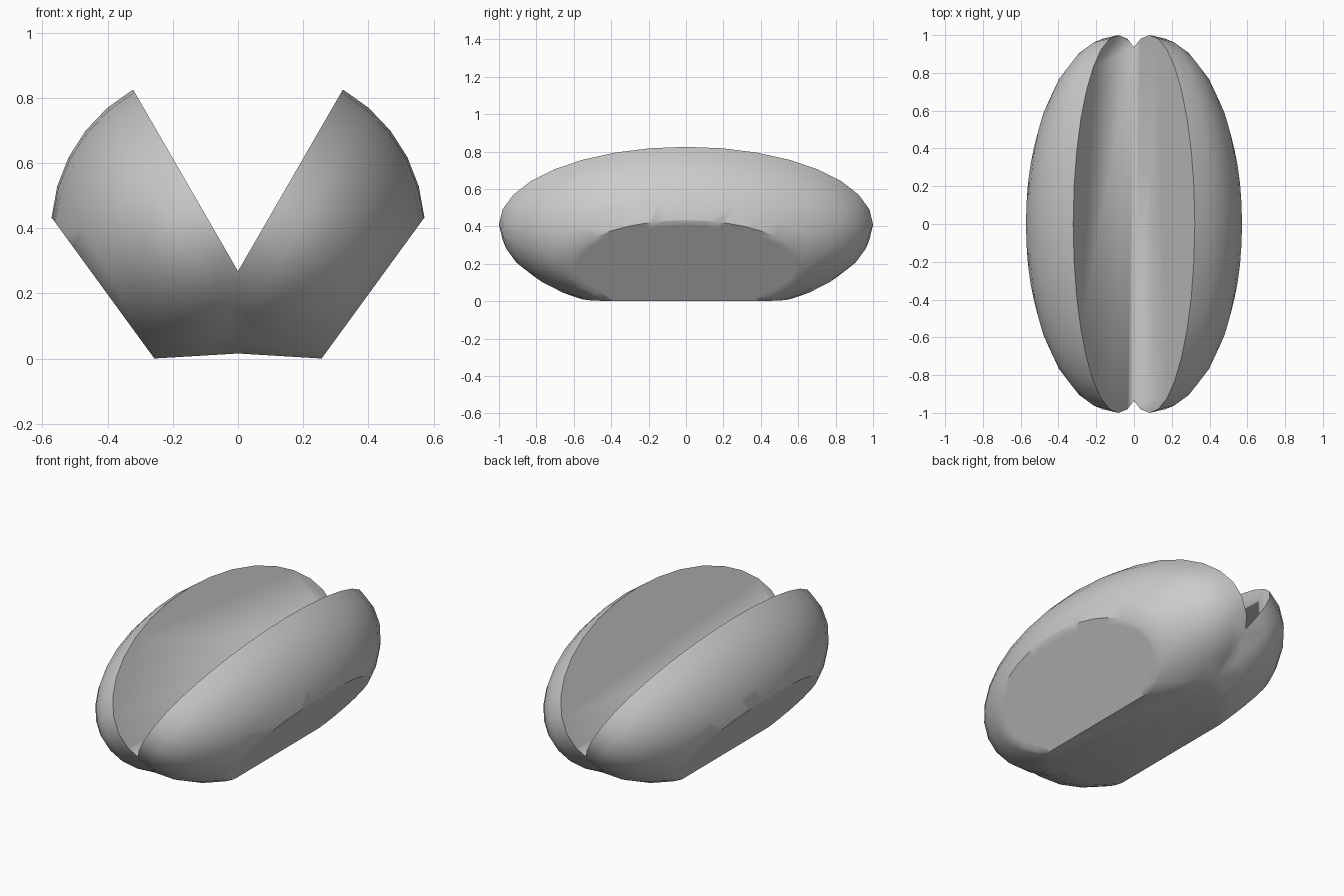
import bpy, bmesh, math
from mathutils import Matrix, Vector

if "Cube" in bpy.data.objects:
    bpy.data.objects.remove(bpy.data.objects["Cube"])


def slice_off(bm, point, normal, fill=True):
    """Remove everything on the normal side of a plane and cap the hole."""
    n = Vector(normal).normalized()
    geom = bm.verts[:] + bm.edges[:] + bm.faces[:]
    res = bmesh.ops.bisect_plane(bm, geom=geom, dist=1e-5, plane_co=Vector(point),
                                 plane_no=n, clear_outer=True)
    if not fill:
        return []
    edges = [e for e in res["geom_cut"] if isinstance(e, bmesh.types.BMEdge)]
    return bmesh.ops.edgeloop_fill(bm, edges=edges)["faces"]


bm = bmesh.new()

# Half loaf: stretched sphere, halved, then leaned outward by 30 degrees
bmesh.ops.create_uvsphere(bm, u_segments=32, v_segments=16, radius=1)
bmesh.ops.scale(bm, vec=(0.48, 1.0, 0.495), verts=bm.verts)
slice_off(bm, (0, 0, 0), (0, 0, 1))
bmesh.ops.rotate(bm, cent=(0, 0, 0), verts=bm.verts,
                 matrix=Matrix.Rotation(math.radians(-60), 3, 'Y'))
bmesh.ops.translate(bm, vec=(0.082, 0, 0.41), verts=bm.verts)

# Flattened outer side and flattened base
side = slice_off(bm, (0.57, 0, 0.43), (0.808, 0, -0.589))
bmesh.ops.inset_region(bm, faces=side, thickness=0.04)
slice_off(bm, (0.26, 0, 0.0), (-0.06, 0, -1))

# Trim at the hinge line so both halves join cleanly
slice_off(bm, (0, 0, 0), (-1, 0, 0), fill=False)
bmesh.ops.recalc_face_normals(bm, faces=bm.faces)

mesh = bpy.data.meshes.new("split_bun")
bm.to_mesh(mesh)
bm.free()
bun = bpy.data.objects.new("split_bun", mesh)
bpy.context.collection.objects.link(bun)

# Smooth crust with a crisp cut rim
bpy.context.view_layer.objects.active = bun
bun.select_set(True)
bpy.ops.object.shade_smooth_by_angle(angle=math.radians(35))

# Second half
mirror = bun.modifiers.new("other_half", 'MIRROR')
mirror.use_clip = True
mirror.merge_threshold = 0.001
